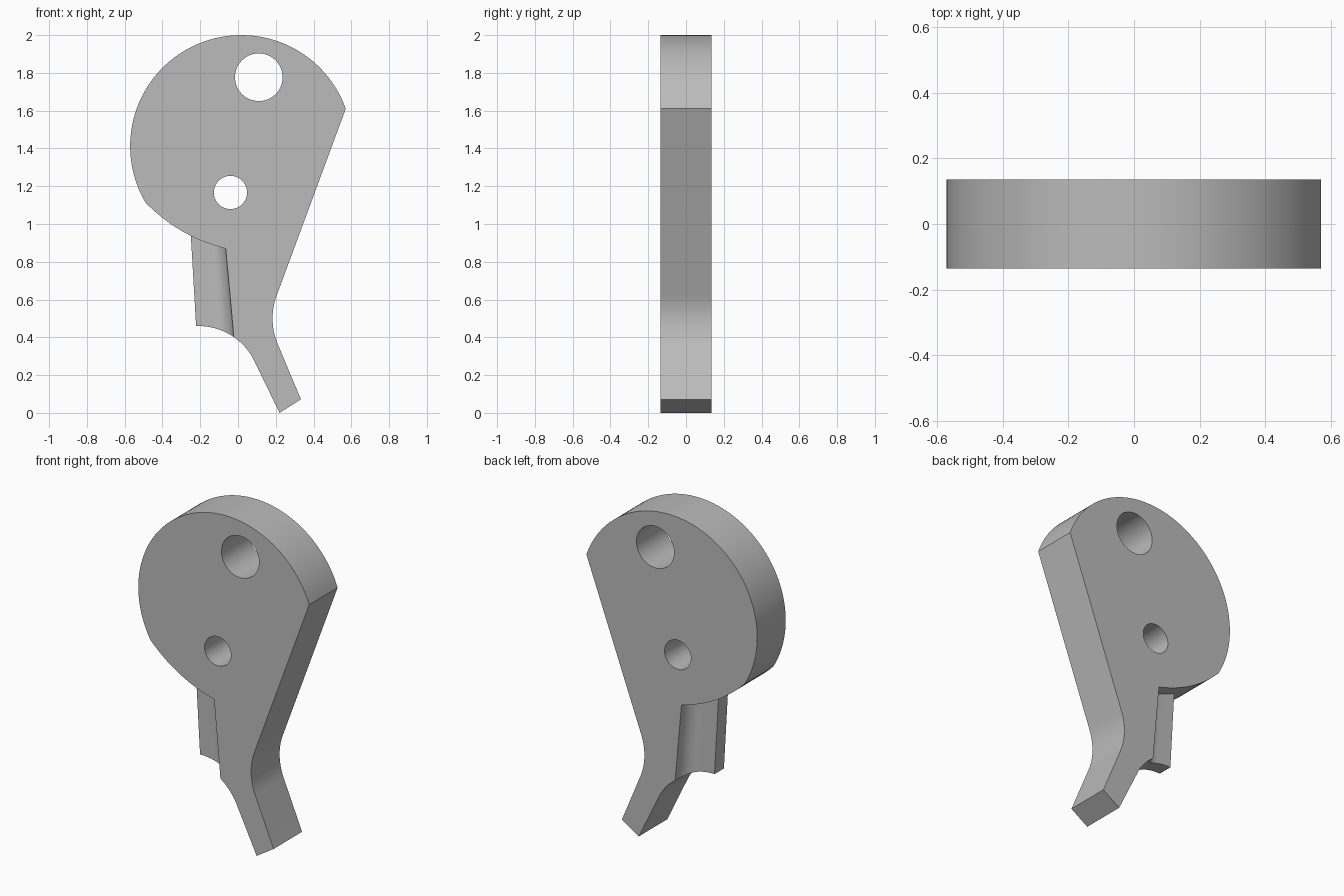
import bpy, bmesh, math
from math import sin, cos, radians

cube = bpy.data.objects.get("Cube")
if cube:
    bpy.data.objects.remove(cube, do_unlink=True)

HALF = 0.136          # half the plate thickness
WEB = 0.045           # half the web thickness
FILLET = HALF - WEB   # concave blend between web and arm

grey = bpy.data.materials.new("plain grey")
grey.use_nodes = True
grey.diffuse_color = (0.5, 0.5, 0.5, 1)
grey.node_tree.nodes["Principled BSDF"].inputs["Base Color"].default_value = (0.5, 0.5, 0.5, 1)


def arc(cx, cz, r, a0, a1, n):
    angles = [radians(a0 + (a1 - a0) * i / n) for i in range(n + 1)]
    return [(cx + r * cos(a), cz + r * sin(a)) for a in angles]


def bezier(a, b, c, n):
    ts = [i / n for i in range(1, n + 1)]
    return [tuple((1 - t) ** 2 * p + 2 * t * (1 - t) * q + t * t * s
                  for p, q, s in zip(a, b, c)) for t in ts]


def finish(obj):
    bpy.ops.object.select_all(action='DESELECT')
    obj.select_set(True)
    bpy.context.view_layer.objects.active = obj
    if obj.type == 'CURVE':
        bpy.ops.object.convert(target='MESH')
        obj = bpy.context.object
    bm = bmesh.new()
    bm.from_mesh(obj.data)
    bmesh.ops.remove_doubles(bm, verts=bm.verts, dist=0.0005)
    bmesh.ops.recalc_face_normals(bm, faces=bm.faces)
    bm.to_mesh(obj.data)
    bm.free()
    obj.data.materials.clear()
    obj.data.materials.append(grey)
    bpy.ops.object.shade_smooth_by_angle(angle=radians(30))


# Lever plate: round head, tapered arm and angled foot
outline = arc(0.017, 1.412, 0.588, 19.7, 210.6, 64)
outline += bezier(outline[-1], (-0.31, 0.93), (-0.065, 0.87), 12)
outline += arc(-0.21, 0.13, 0.33, 55.3, 27.7, 10)
outline += [(0.22, 0.0), (0.333, 0.072)]
outline += arc(0.533, 0.5, 0.35, 204, 159.6, 16)

# Pivot hole and pin hole
holes = [arc(0.11, 1.777, 0.126, 0, 360, 48)[:-1],
         arc(-0.04, 1.167, 0.088, 0, 360, 40)[:-1]]

curve = bpy.data.curves.new("lever_plate", 'CURVE')
curve.dimensions = '2D'
curve.fill_mode = 'BOTH'
curve.extrude = HALF
for loop in [outline] + holes:
    spline = curve.splines.new('POLY')
    spline.points.add(len(loop) - 1)
    for point, (x, z) in zip(spline.points, loop):
        point.co = (x, z, 0, 1)
    spline.use_cyclic_u = True
plate = bpy.data.objects.new("lever_plate", curve)
plate.rotation_euler.x = radians(90)
bpy.context.collection.objects.link(plate)
finish(plate)

# Side web: thin rib blending into the arm, with a curved lower edge
section = [(FILLET * (1 - cos(t)), HALF - FILLET * sin(t))
           for t in (radians(90 * i / 12) for i in range(13))]
section += [(FILLET + (0.2 - FILLET) * i / 6, WEB) for i in range(1, 7)]

bm = bmesh.new()
stations = []
for s, h in section:
    xb = -0.022 - s
    zb = 0.13 + math.sqrt(0.33 ** 2 - (xb + 0.21) ** 2)
    xt, zt = -0.065 - 0.93 * s, 0.89 + 0.37 * s
    stations.append([bm.verts.new(co) for co in
                     ((xt, -h, zt), (xb, -h, zb), (xb, h, zb), (xt, h, zt))])
for a, b in zip(stations, stations[1:]):
    for i in range(4):
        j = (i + 1) % 4
        bm.faces.new((a[i], a[j], b[j], b[i]))
bm.faces.new(stations[0])
bm.faces.new(stations[-1])
mesh = bpy.data.meshes.new("side_web")
bm.to_mesh(mesh)
bm.free()
web = bpy.data.objects.new("side_web", mesh)
bpy.context.collection.objects.link(web)
finish(web)
